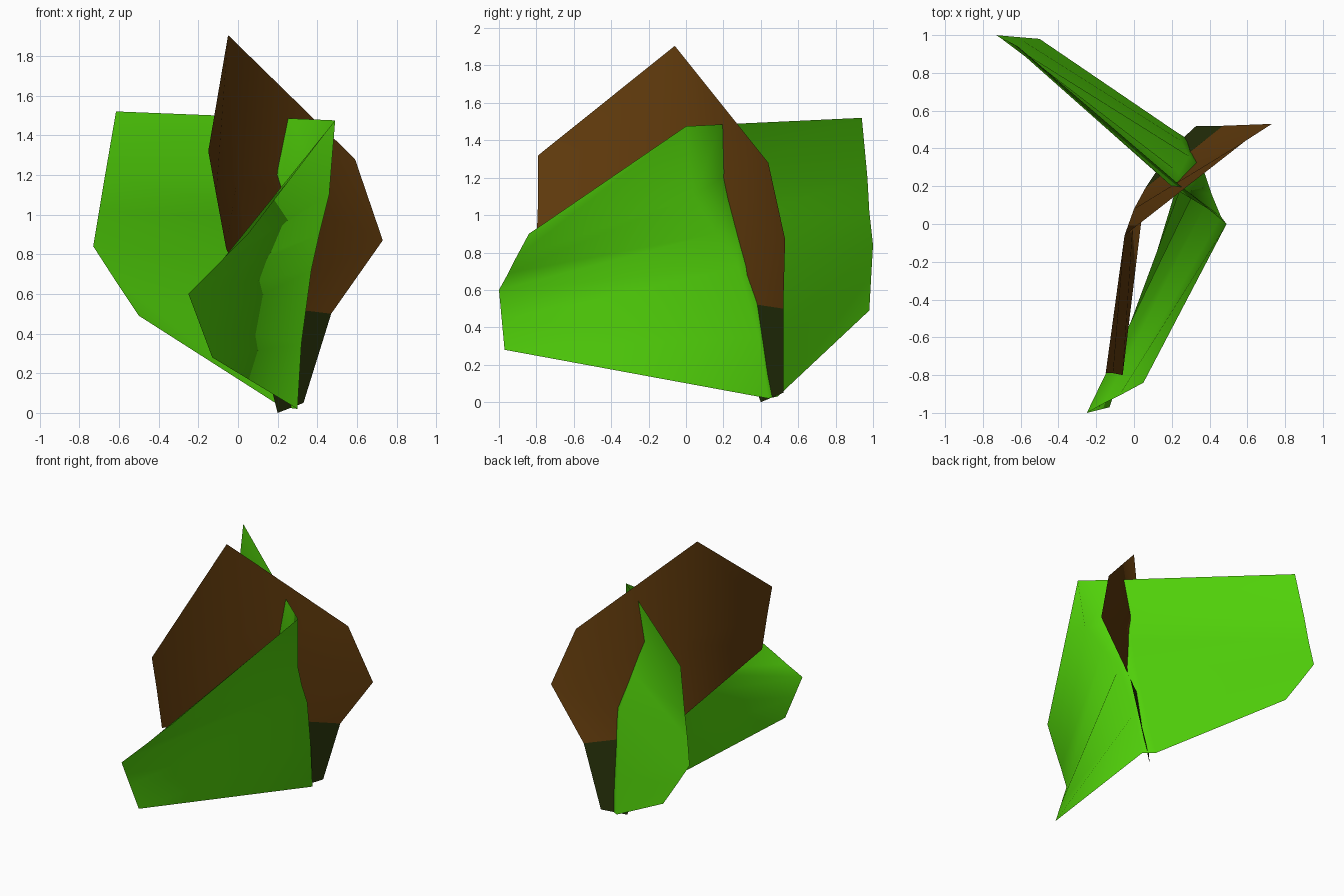
import bpy
import bmesh

cube = bpy.data.objects.get("Cube")
if cube:
    bpy.data.objects.remove(cube, do_unlink=True)


def make_material(name, colour):
    mat = bpy.data.materials.new(name)
    mat.use_nodes = True
    mat.diffuse_color = colour
    mat.node_tree.nodes["Principled BSDF"].inputs["Base Color"].default_value = colour
    return mat


def make_sheet(name, rows, mat):
    """Skin a thin, smooth leaf sheet between neighbouring rows of points."""
    bm = bmesh.new()
    grid = [[bm.verts.new(point) for point in row] for row in rows]
    for low, high in zip(grid, grid[1:]):
        for i in range(len(low) - 1):
            face = bm.faces.new((low[i], low[i + 1], high[i + 1], high[i]))
            face.smooth = True
    mesh = bpy.data.meshes.new(name)
    bm.to_mesh(mesh)
    bm.free()
    mesh.materials.append(mat)
    sheet = bpy.data.objects.new(name, mesh)
    bpy.context.collection.objects.link(sheet)
    return sheet


leaf_green = make_material("leaf_green", (0.082, 0.64, 0.003, 1))
dry_brown = make_material("dry_brown", (0.127, 0.046, 0.004, 1))
stem_green = make_material("dark_stem_green", (0.019, 0.03, 0.003, 1))

# Folded green leaf: each row runs front tip, outer bend, inner fold, back tip
make_sheet("green_leaf", [
    [(-.13, -.97, .28), (.3, .44, .02), (.22, .49, .03), (-.5, .98, .49)],
    [(-.19, -.985, .44), (.32, .39, .35), (.25, .44, .28), (-.62, .99, .67)],
    [(-.25, -1, .6), (.37, .28, .72), (.29, .36, .73), (-.73, 1, .84)],
    [(-.16, -.95, .69), (.41, .16, .9), (.24, .27, .98), (-.7, .98, 1.02)],
    [(-.08, -.91, .77), (.46, .04, 1.1), (.21, .19, 1.2), (-.67, .97, 1.2)],
    [(.05, -.84, .9), (.49, 0, 1.475), (.26, .19, 1.485), (-.615, .94, 1.52)],
], leaf_green)

# Brown leaf: each row runs front edge, centre crease, back edge
crease_foot = (.06, .19, .55)
back_foot = (.47, .52, .5)
make_sheet("brown_leaf", [
    [(-.06, -.8, .83), crease_foot, back_foot],
    [(-.11, -.79, 1.1), (0, .08, 1.2), (.73, .53, .87)],
    [(-.15, -.79, 1.32), (-.05, -.06, 1.905), (.59, .44, 1.28)],
], dry_brown)

# Dark stem tapering down from the brown leaf
make_sheet("stem", [
    [(.2, .4, 0), (.33, .52, .05)],
    [crease_foot, back_foot],
], stem_green)
